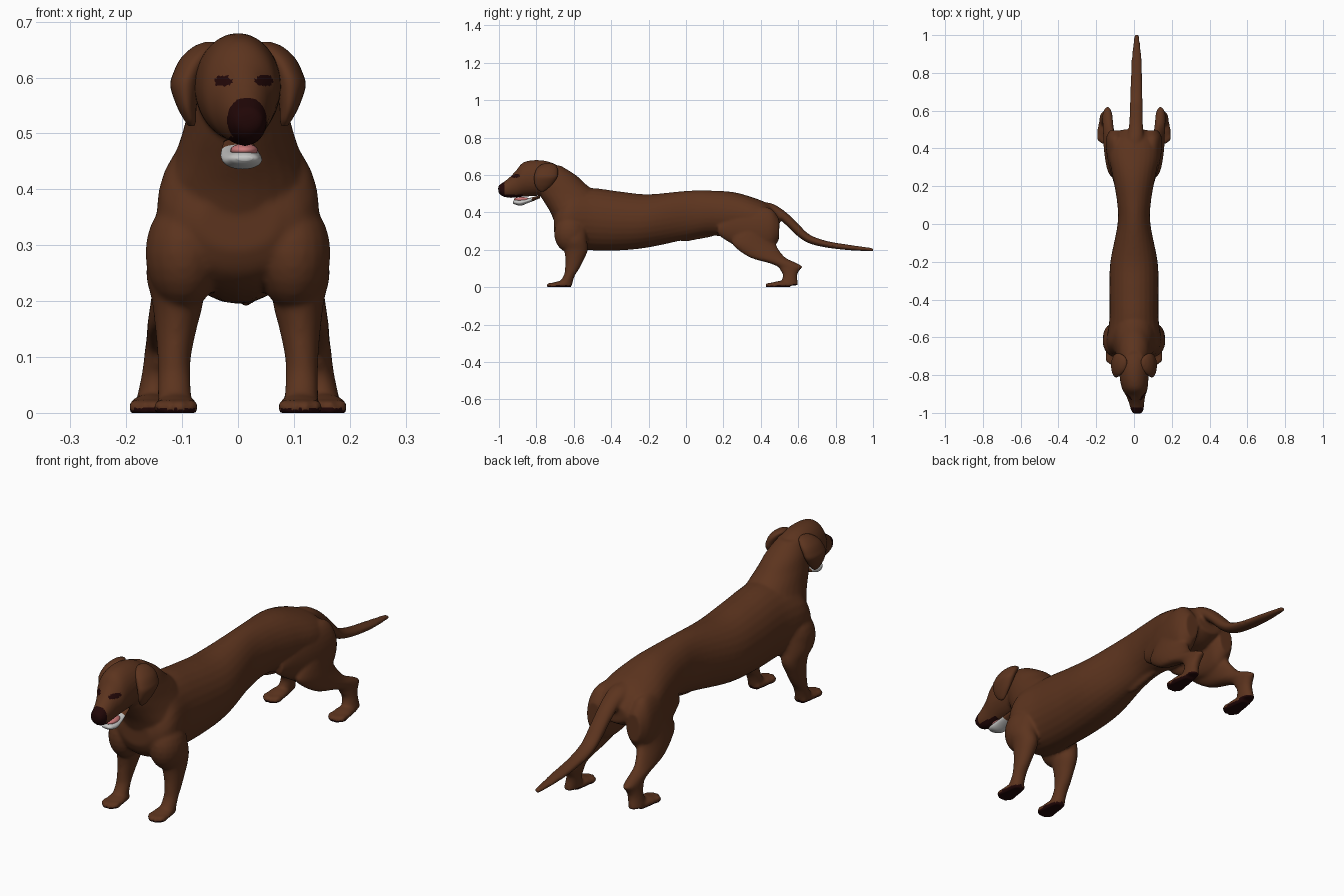
import bpy, bmesh, math
from mathutils import Matrix, Vector

cube = bpy.data.objects.get("Cube")
if cube:
    bpy.data.objects.remove(cube, do_unlink=True)


def material(name, r, g, b):
    m = bpy.data.materials.new(name)
    m.use_nodes = True
    m.diffuse_color = (r, g, b, 1)
    bsdf = next(n for n in m.node_tree.nodes if n.type == 'BSDF_PRINCIPLED')
    bsdf.inputs["Base Color"].default_value = (r, g, b, 1)
    bsdf.inputs["Roughness"].default_value = 0.8
    return m


COAT = material("brown_coat", 0.107, 0.034, 0.013)
DARK = material("dark_skin", 0.015, 0.002, 0.002)
PALE = material("pale_jaw", 0.56, 0.56, 0.55)
PINK = material("pink_tongue", 0.62, 0.2, 0.2)


def smooth_stations(stations, steps=6):
    """Catmull-Rom blend between the given cross-sections."""
    pts = [Vector(s) for s in stations]
    pts = [pts[0]] + pts + [pts[-1]]
    out = []
    for a, b, c, d in zip(pts, pts[1:], pts[2:], pts[3:]):
        for i in range(steps):
            t = i / steps
            out.append(b + (c - a) * (t / 2)
                       + (a * 2 - b * 5 + c * 4 - d) * (t * t / 2)
                       + (b * 3 - a - c * 3 + d) * (t * t * t / 2))
    return out + [pts[-1]]


def loft(bm, axis, stations, side=1, sides=28):
    """Oval rings along axis; station = (position, low, high, x centre, half width).
    Low and high are z for axis 'y', and y for axis 'z'."""
    rings = []
    for t, lo, hi, xc, w in smooth_stations(stations):
        ring = []
        for k in range(sides):
            a = math.tau * k / sides
            x = side * xc + w * math.cos(a)
            u = (lo + hi) / 2 + (hi - lo) / 2 * math.sin(a)
            ring.append(bm.verts.new((x, t, u) if axis == 'y' else (x, u, t)))
        rings.append(ring)
    for r, q in zip(rings, rings[1:]):
        for k in range(sides):
            n = (k + 1) % sides
            bm.faces.new((r[k], r[n], q[n], q[k]))
    bm.faces.new(rings[0][::-1])
    bm.faces.new(rings[-1])


def blob(bm, centre, radii):
    mat = Matrix.Translation(centre) @ Matrix.Diagonal((*radii, 1))
    bmesh.ops.create_uvsphere(bm, u_segments=20, v_segments=12, radius=1, matrix=mat)


def finish(bm, name, *mats):
    bmesh.ops.recalc_face_normals(bm, faces=bm.faces[:])
    me = bpy.data.meshes.new(name)
    bm.to_mesh(me)
    bm.free()
    for m in mats:
        me.materials.append(m)
    ob = bpy.data.objects.new(name, me)
    bpy.context.collection.objects.link(ob)
    for p in me.polygons:
        p.use_smooth = True
    return ob


bm = bmesh.new()

# Trunk
loft(bm, 'y', [
    (-.705, .29, .39, 0, .07), (-.68, .245, .45, 0, .122), (-.62, .212, .52, 0, .145),
    (-.5, .197, .53, 0, .13), (-.35, .197, .511, 0, .13), (-.2, .213, .497, 0, .125),
    (0, .255, .515, 0, .087), (.12, .277, .517, 0, .09), (.25, .265, .509, 0, .113),
    (.36, .27, .479, 0, .133), (.44, .28, .445, 0, .12), (.5, .31, .39, 0, .06)])
# Belly sheath
loft(bm, 'y', [(-.03, .25, .275, 0, .01), (.0, .245, .28, 0, .016), (.14, .27, .31, 0, .015)])
# Neck
loft(bm, 'z', [
    (.34, -.70, -.48, 0, .135), (.40, -.725, -.46, 0, .133), (.45, -.755, -.44, 0, .117),
    (.5, -.785, -.47, 0, .1), (.55, -.80, -.535, 0, .087), (.60, -.80, -.59, 0, .073),
    (.65, -.79, -.67, 0, .048)])
# Skull and muzzle
loft(bm, 'y', [
    (-.64, .53, .62, 0, .045), (-.72, .50, .667, 0, .074), (-.80, .488, .68, 0, .077),
    (-.87, .484, .667, .004, .068), (-.91, .479, .622, .009, .051), (-.95, .478, .582, .014, .04),
    (-.985, .488, .556, .017, .033), (-1.004, .508, .544, .018, .022)])
# Tail
loft(bm, 'y', [
    (.36, .38, .46, 0, .055), (.45, .375, .45, .005, .047), (.5, .36, .426, .01, .039),
    (.55, .318, .388, .011, .036), (.6, .27, .339, .012, .035), (.66, .234, .282, .012, .033),
    (.75, .212, .248, .013, .031), (.87, .198, .227, .014, .027), (1.003, .191, .209, .014, .012)])

PAW = [(0, -.005, .014, .024), (.03, -.006, .025, .037),
       (.075, -.006, .034, .037), (.125, -.005, .03, .026)]

for s in (-1, 1):
    # Shoulder and front leg
    blob(bm, (s * .098, -.62, .285), (.068, .085, .1))
    loft(bm, 'z', [
        (.36, -.68, -.53, .09, .05), (.26, -.67, -.53, .112, .052), (.2, -.652, -.525, .108, .046),
        (.15, -.645, -.545, .111, .037), (.1, -.647, -.57, .114, .03),
        (.06, -.655, -.595, .114, .029), (.01, -.69, -.61, .113, .031)], s)
    # Thigh
    loft(bm, 'y', [
        (.17, .28, .34, .07, .022), (.235, .237, .39, .078, .034), (.31, .2, .42, .087, .046),
        (.39, .185, .43, .094, .053), (.455, .2, .42, .096, .052), (.496, .25, .37, .094, .034)], s)
    # Lower hind leg, hock and pastern
    loft(bm, 'z', [
        (.31, .29, .46, .1, .04), (.26, .25, .48, .106, .041),
        (.22, .255, .485, .113, .04), (.16, .34, .53, .13, .032),
        (.13, .44, .59, .137, .028), (.11, .49, .622, .14, .027), (.09, .505, .607, .142, .027),
        (.06, .518, .594, .147, .027), (.01, .5, .6, .155, .03)], s)
    # Paws with toes
    for px, py in ((.111, -.74), (.156, .43)):
        loft(bm, 'y', [(py + t, lo, hi, px, w) for t, lo, hi, w in PAW], s)
        for k, back in zip((-1.5, -.5, .5, 1.5), (.03, .016, .016, .03)):
            blob(bm, (s * px + k * .019, py + back, .01), (.011, .024, .015))

# Fuse the parts into one skin
rough = finish(bm, "rough_body")
remesh = rough.modifiers.new("Fuse", 'REMESH')
remesh.mode = 'VOXEL'
remesh.voxel_size = .0062
soften = rough.modifiers.new("Soften", 'SMOOTH')
soften.factor = .5
soften.iterations = 8
bpy.context.view_layer.update()
graph = bpy.context.evaluated_depsgraph_get()
skin = bpy.data.meshes.new_from_object(rough.evaluated_get(graph))
bpy.data.objects.remove(rough, do_unlink=True)
skin.name = "body"
body = bpy.data.objects.new("body", skin)
bpy.context.collection.objects.link(body)
skin.materials.clear()
skin.materials.append(COAT)
skin.materials.append(DARK)
for v in skin.vertices:
    v.co.z = max(v.co.z, 0)

# Nose, palate, eyes and paw pads are dark
for p in skin.polygons:
    x, y, z = p.center
    nose = y < -.971
    palate = y < -.87 and z < .495 and p.normal.z < -.4 and abs(x - .014) < .03
    eye = y < -.84 and math.hypot((abs(x - .01) - .037) / .016, (z - .594) / .01) < 1
    pad = z < .007 or (z < .015 and p.normal.z < -.3)
    p.material_index = int(nose or palate or eye or pad)
    p.use_smooth = True

# Hanging ears
for s, name in ((-1, "right_ear"), (1, "left_ear")):
    bm = bmesh.new()
    loft(bm, 'z', [
        (.664, -.75, -.72, .05, .008), (.655, -.775, -.70, .058, .022),
        (.635, -.797, -.687, .074, .028), (.61, -.808, -.685, .087, .028),
        (.585, -.812, -.69, .094, .027), (.55, -.808, -.715, .092, .018),
        (.525, -.795, -.742, .086, .011), (.513, -.78, -.76, .083, .005)], s)
    finish(bm, name, COAT)

# Lower jaw, coated at the back, and tongue
bm = bmesh.new()
loft(bm, 'y', [
    (-.926, .451, .46, .012, .014), (-.915, .443, .466, .011, .026),
    (-.885, .436, .47, .008, .035), (-.845, .45, .475, .004, .035), (-.78, .476, .492, 0, .026)])
jaw = finish(bm, "lower_jaw", PALE, COAT)
for p in jaw.data.polygons:
    p.material_index = int(p.center.y > -.825)
bm = bmesh.new()
blob(bm, (.011, -.878, .47), (.025, .042, .012))
finish(bm, "tongue", PINK)
